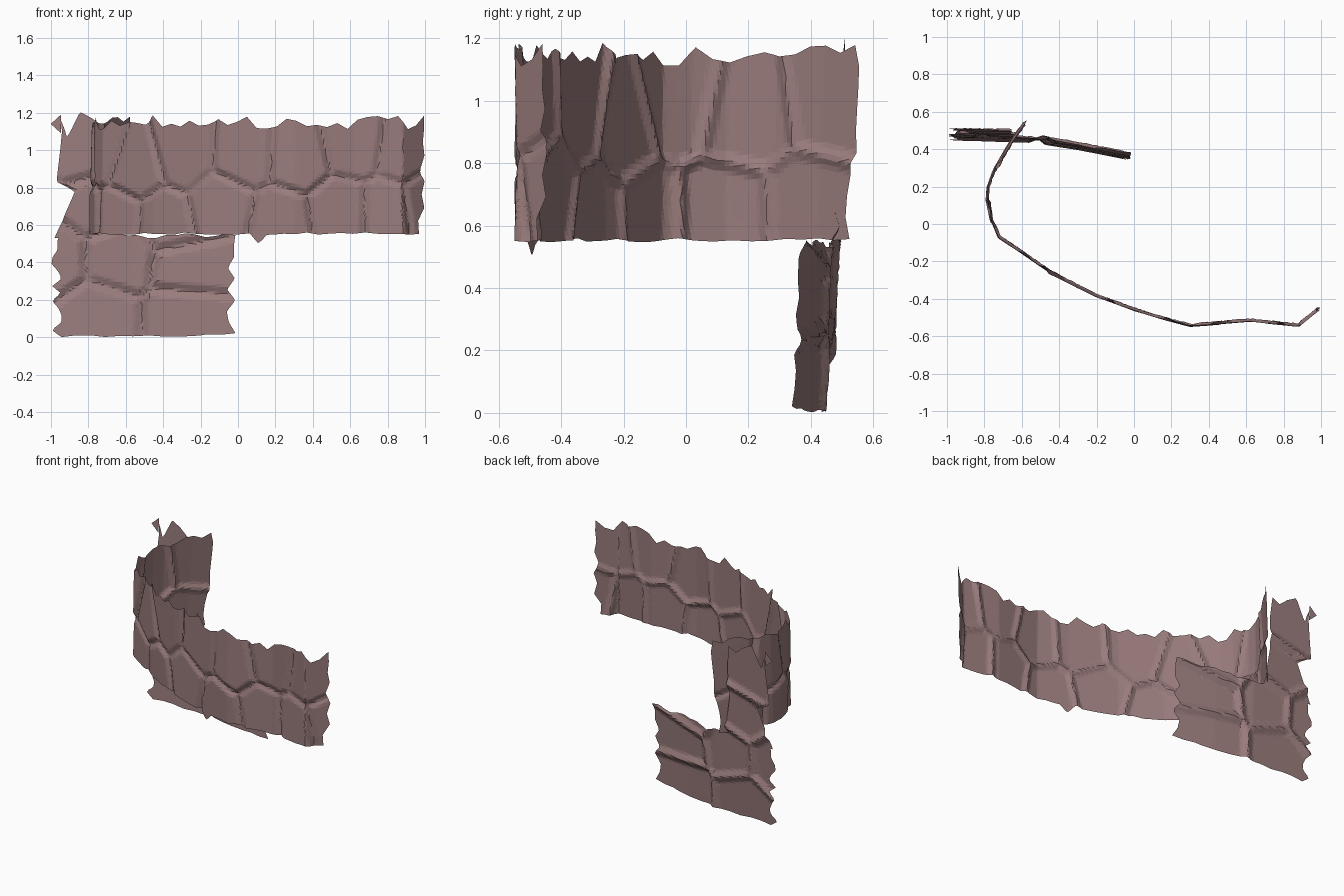
import bpy
import bmesh
import math
import random
from mathutils import Vector

random.seed(4)

cube = bpy.data.objects.get("Cube")
if cube:
    bpy.data.objects.remove(cube, do_unlink=True)

# One dusty rose stone colour
stone = bpy.data.materials.new("dusty_rose_stone")
stone.use_nodes = True
STONE = (0.32, 0.20, 0.20, 1)
stone.diffuse_color = STONE
bsdf = stone.node_tree.nodes["Principled BSDF"]
bsdf.inputs["Base Color"].default_value = STONE
bsdf.inputs["Roughness"].default_value = 0.9


def jagged(count, low, high):
    """Random broken edge as a function of 0..1."""
    peaks = [random.uniform(low, high) for _ in range(count + 1)]

    def edge(t):
        p = min(max(t, 0), 1) * count
        i = min(int(p), count - 1)
        return peaks[i] + (peaks[i + 1] - peaks[i]) * (p - i)
    return edge


def along(points, t):
    """Piecewise linear value at t, from (t, value) pairs."""
    for (t0, a), (t1, b) in zip(points, points[1:]):
        if t <= t1:
            break
    return a + (b - a) * (t - t0) / (t1 - t0)


def relief(seeds, groove, depth):
    """Tilted flat stones separated by bevelled grooves."""
    tilts = [(random.uniform(-1, 1), random.uniform(-1, 1)) for _ in seeds]

    def height(a, z):
        near = sorted((math.hypot(a - sa, z - sz), i)
                      for i, (sa, sz) in enumerate(seeds))
        (d0, i), (d1, j) = near[0], near[1]
        gap = math.dist(seeds[i], seeds[j])
        edge = (d1 * d1 - d0 * d0) / (2 * gap)
        flat = min(edge / groove, 1)
        lean = tilts[i][0] * (a - seeds[i][0]) + tilts[i][1] * (z - seeds[i][1])
        return depth * (flat - 0.7) + 0.03 * lean * flat
    return height


def sheet(name, cols, rows, place):
    """Flat shaded grid whose vertices come from place(u, v)."""
    bm = bmesh.new()
    grid = [[bm.verts.new(place(c / cols, r / rows)) for c in range(cols + 1)]
            for r in range(rows + 1)]
    for r in range(rows):
        for c in range(cols):
            bm.faces.new((grid[r][c], grid[r][c + 1],
                          grid[r + 1][c + 1], grid[r + 1][c]))
    mesh = bpy.data.meshes.new(name)
    bm.to_mesh(mesh)
    bm.free()
    mesh.materials.append(stone)
    obj = bpy.data.objects.new(name, mesh)
    bpy.context.collection.objects.link(obj)
    return obj


# Curved wall: plan path, from the hooked back end to the front tip
plan = [Vector(p) for p in (
    (-.59, .53), (-.66, .43), (-.75, .28), (-.78, .2), (-.785, .13),
    (-.76, .02), (-.72, -.07), (-.45, -.255), (-.2, -.385), (.1, -.49),
    (.3, -.542), (.62, -.515), (.88, -.542), (.98, -.455))]
stations = [0.0]
for p, q in zip(plan, plan[1:]):
    stations.append(stations[-1] + (q - p).length)
LENGTH = stations[-1]
path_x = [(s, p.x) for s, p in zip(stations, plan)]
path_y = [(s, p.y) for s, p in zip(stations, plan)]

wall_relief = relief([
    (.1, 1.0), (.17, .66), (.38, .95), (.45, .64), (.63, 1.0), (.87, .9),
    (.76, .63), (1.17, .99), (1.03, .61), (1.4, .7), (1.52, .97),
    (1.72, .63), (1.82, .95), (2.12, 1.02), (2.05, .68), (2.3, .68),
    (2.4, .98), (2.52, .72)], .032, .017)
wall_top = jagged(46, 1.11, 1.185)
wall_bottom = jagged(40, .547, .56)
wall_start = jagged(9, -.015, .015)
wall_finish = jagged(9, -.03, .02)


def wall_point(u, v):
    s = u * LENGTH + wall_start(v) * (1 - u) + wall_finish(v) * u
    low = wall_bottom(u) - .05 * max(0, 1 - abs(s - 1.6) / .05)
    z = low + v * (wall_top(u) - low)
    x, y = along(path_x, s), along(path_y, s)
    dx = along(path_x, s + .03) - along(path_x, s - .03)
    dy = along(path_y, s + .03) - along(path_y, s - .03)
    normal = Vector((dy, -dx)).normalized()
    h = wall_relief(s, z)
    lean = .06 * (z - .85) * max(0, 1 - 4 * u)
    return (x + normal.x * h + lean, y + normal.y * h + lean, z)


sheet("curved_wall", 184, 36, wall_point)

# Lower panel: leaning back, with a tall broken piece at its right end
panel_relief = relief([
    (-.76, .12), (-.27, .12), (-.66, .43), (-.25, .37), (-.97, .42),
    (-.3, .62), (-.84, 1.0), (-.76, .7)], .04, .022)
plan_y = [(-1, .457), (-.55, .443), (-.3, .4), (0, .335)]


def panel_point(x, z):
    h = panel_relief(x, z)
    return (x - .13 * h, along(plan_y, x) + .055 * z - h, z)


panel_left = jagged(14, -1.0, -.94)
panel_right = jagged(9, -.06, -.01)
panel_top = jagged(18, .53, .56)
panel_bottom = jagged(12, 0, .012)


def lower_point(u, v):
    left = panel_left(v)
    x = left + u * (panel_right(v) - left)
    low = panel_bottom(u) + .02 * max(0, u - .8) / .2
    return panel_point(x, low + v * (panel_top(u) - low))


sheet("lower_panel", 56, 32, lower_point)

# Tall broken piece
tall_left = [(.53, -.98), (.78, -.87), (.83, -.97), (1.0, -.95),
             (1.1, -.94), (1.2, -.95)]
tall_right = [(.53, -.62), (.8, -.66), (1.0, -.65), (1.2, -.67)]
tall_top = [(0, 1.16), (.1, 1.07), (.38, 1.205), (.6, 1.17), (.8, 1.12),
            (1, 1.15)]


def tall_point(u, v):
    z = .53 + v * (along(tall_top, u) - .53)
    left = along(tall_left, z)
    return panel_point(left + u * (along(tall_right, z) - left), z)


sheet("tall_broken_piece", 20, 36, tall_point)


# Loose chip at the top corner of the tall piece
def chip_point(u, v):
    x = -1.0 + .055 * u
    return panel_point(x, 1.14 + (v - .5) * .1 * u)


sheet("corner_chip", 3, 3, chip_point)
